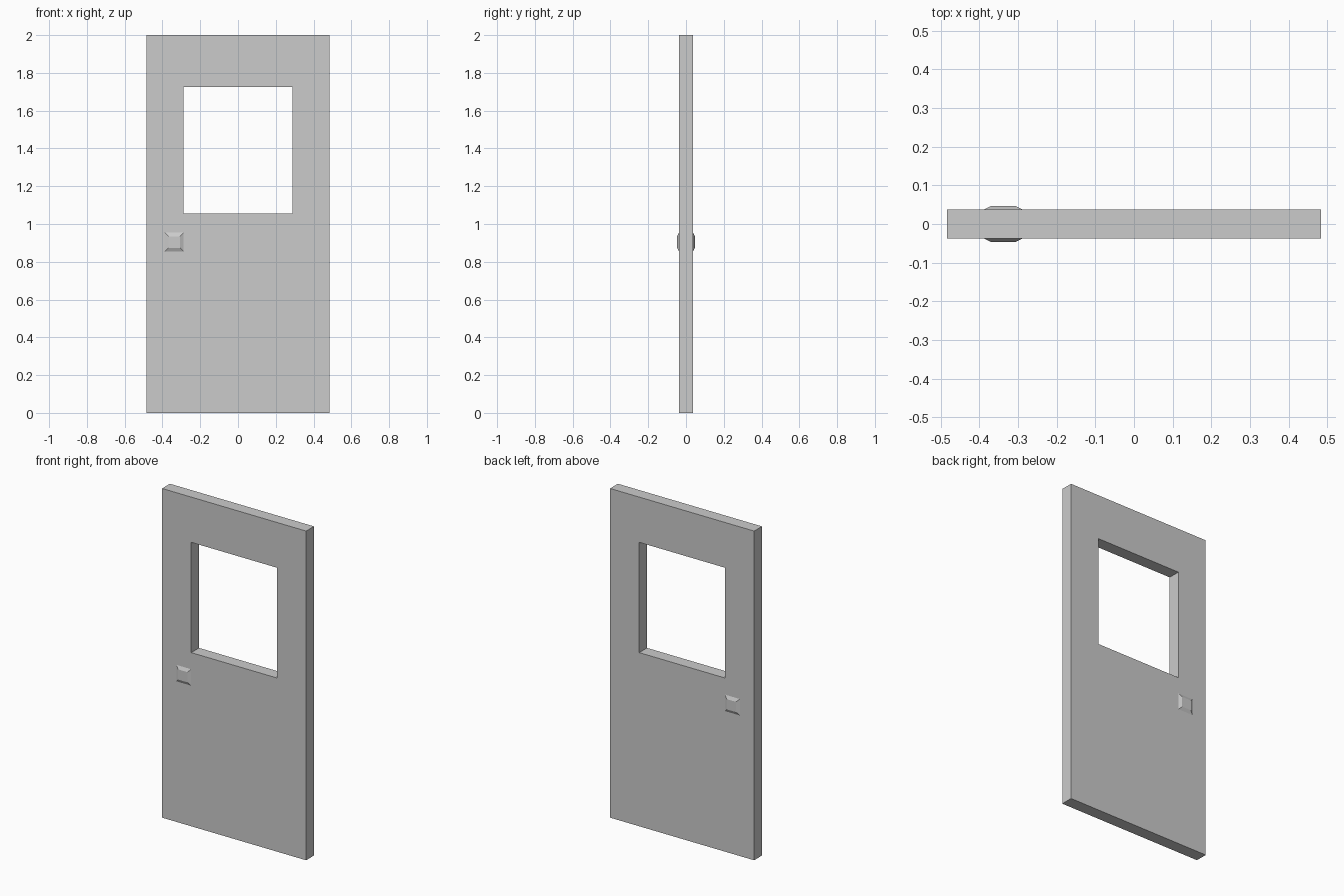
import bpy
import bmesh

if "Cube" in bpy.data.objects:
    bpy.data.objects.remove(bpy.data.objects["Cube"])

T = 0.0375  # half the door thickness


def make_object(name, bm):
    bmesh.ops.recalc_face_normals(bm, faces=bm.faces[:])
    mesh = bpy.data.meshes.new(name)
    bm.to_mesh(mesh)
    bm.free()
    obj = bpy.data.objects.new(name, mesh)
    bpy.context.collection.objects.link(obj)
    return obj


def rect(bm, x0, x1, z0, z1, y):
    return [bm.verts.new((x, y, z)) for x, z in ((x0, z0), (x1, z0), (x1, z1), (x0, z1))]


def bridge(bm, a, b):
    for i in range(4):
        j = (i + 1) % 4
        bm.faces.new((a[i], a[j], b[j], b[i]))


# Door slab with a window opening: outer and inner loops on both sides
bm = bmesh.new()
outer_f, outer_b = [rect(bm, -0.484, 0.484, 0, 2, y) for y in (-T, T)]
inner_f, inner_b = [rect(bm, -0.288, 0.288, 1.055, 1.725, y) for y in (-T, T)]
for a, b in ((outer_f, inner_f), (inner_f, inner_b), (inner_b, outer_b), (outer_b, outer_f)):
    bridge(bm, a, b)
make_object("door_panel", bm)

# Bevelled square handle plate on each face
for name, side in (("front_handle", -1), ("back_handle", 1)):
    bm = bmesh.new()
    base = rect(bm, -0.388, -0.288, 0.854, 0.954, side * T)
    cap = rect(bm, -0.369, -0.307, 0.873, 0.935, side * 0.047)
    bridge(bm, base, cap)
    bm.faces.new(cap)
    bm.faces.new(base[::-1])
    make_object(name, bm)
